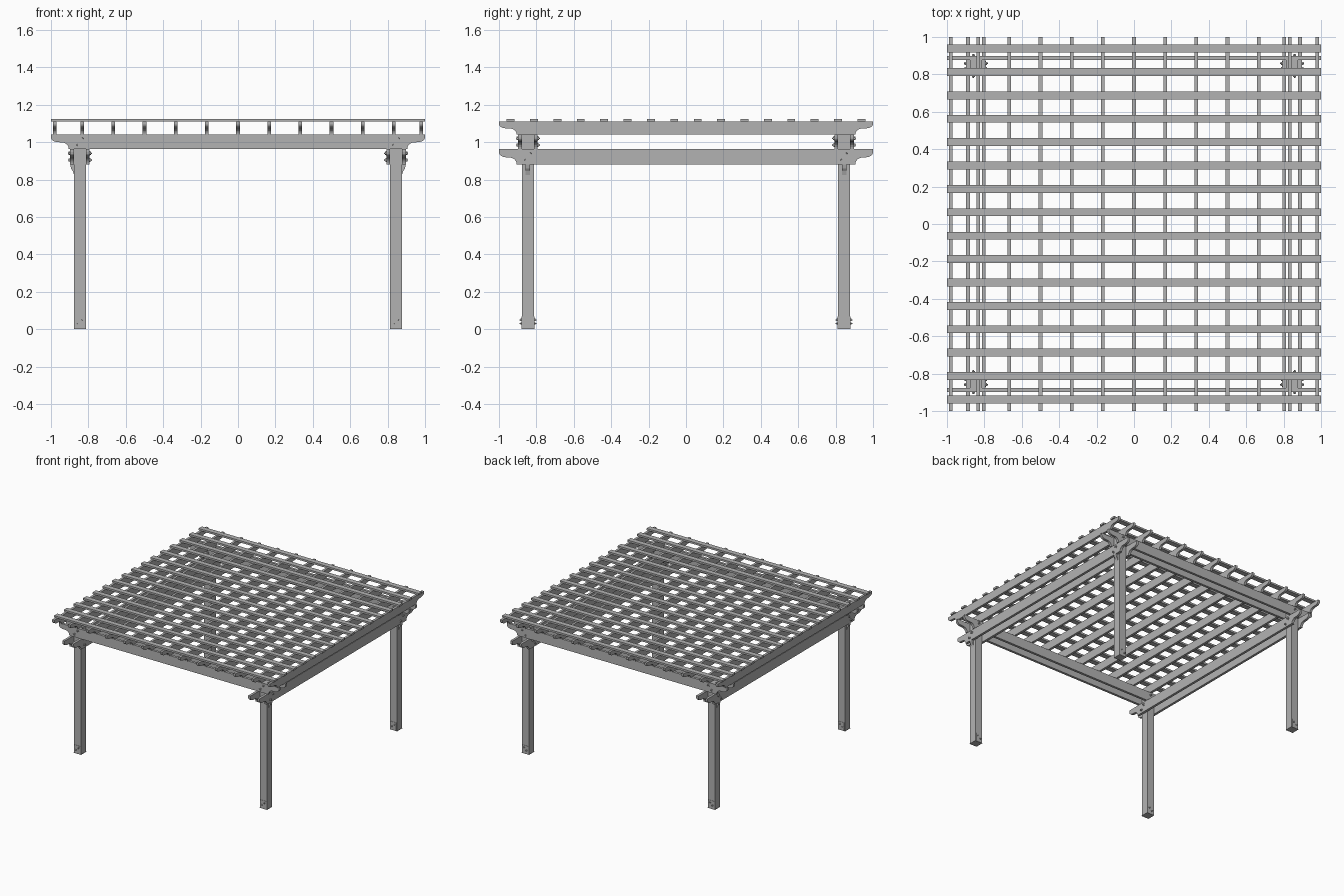
import bpy
import bmesh
import math
from mathutils import Matrix, Vector

cube = bpy.data.objects.get("Cube")
if cube:
    bpy.data.objects.remove(cube, do_unlink=True)


def make_material(name, value):
    mat = bpy.data.materials.new(name)
    mat.use_nodes = True
    color = (value, value, value, 1)
    mat.diffuse_color = color
    mat.node_tree.nodes["Principled BSDF"].inputs["Base Color"].default_value = color
    return mat


grey = make_material("plain grey", 0.45)

POST = 0.845        # post centre in x and y
HALF = 0.032        # half of the post width
PLY = 0.02          # thickness of beams and rafters
SIDES = (-1, 1)


def finish(name, bm):
    bmesh.ops.recalc_face_normals(bm, faces=bm.faces)
    mesh = bpy.data.meshes.new(name)
    bm.to_mesh(mesh)
    bm.free()
    mesh.materials.append(grey)
    obj = bpy.data.objects.new(name, mesh)
    bpy.context.collection.objects.link(obj)
    return obj


def box(name, center, size):
    bm = bmesh.new()
    bmesh.ops.create_cube(bm, size=1)
    bmesh.ops.scale(bm, vec=size, verts=bm.verts)
    bmesh.ops.translate(bm, vec=center, verts=bm.verts)
    return finish(name, bm)


def end_curve(height):
    """Scrolled beam end: a round nose, a small step, then a hollow."""
    pts = [(1, height), (1, height * 0.8)]
    for i in range(1, 6):
        a = math.pi / 2 * i / 5
        pts.append((0.962 + 0.038 * math.cos(a), height * (0.8 - 0.33 * math.sin(a))))
    pts.append((0.94, height * 0.45))
    for i in range(1, 6):
        a = math.pi / 2 * i / 5
        pts.append((0.94 - 0.035 * math.sin(a), height * 0.45 * math.cos(a)))
    return pts


def scrolled_beam(name, axis, offset, bottom, top):
    """Beam of full length along the axis, with both ends scrolled."""
    right = end_curve(top - bottom)
    outline = right + [(-u, z) for u, z in reversed(right)]
    bm = bmesh.new()
    verts = []
    for u, z in outline:
        across = offset - PLY / 2
        co = (u, across, z + bottom) if axis == "x" else (across, u, z + bottom)
        verts.append(bm.verts.new(co))
    face = bm.faces.new(verts)
    out = bmesh.ops.extrude_face_region(bm, geom=[face])
    push = Vector((0, PLY, 0)) if axis == "x" else Vector((PLY, 0, 0))
    bmesh.ops.translate(bm, vec=push,
                        verts=[v for v in out["geom"] if isinstance(v, bmesh.types.BMVert)])
    return finish(name, bm)


def bolt(name, position, axis, sign, radius=0.009):
    """Washer, hexagonal nut and rounded tip pointing out of a face."""
    direction = Vector((sign, 0, 0)) if axis == "x" else Vector((0, sign, 0))
    turn = direction.to_track_quat("Z", "Y").to_matrix().to_4x4()
    bm = bmesh.new()
    for segments, r1, r2, start, length in (
            (12, radius * 1.3, radius * 1.3, 0, 0.002),
            (6, radius, radius, 0.002, 0.006),
            (8, radius / 2, radius / 3, 0.008, 0.004)):
        place = Matrix.Translation(position) @ turn @ Matrix.Translation((0, 0, start + length / 2))
        bmesh.ops.create_cone(bm, cap_ends=True, segments=segments, radius1=r1,
                              radius2=r2, depth=length, matrix=place)
    return finish(name, bm)


# Posts with their foot plates and bolts
for sx in SIDES:
    for sy in SIDES:
        x, y = sx * POST, sy * POST
        box("post", (x, y, 0.521), (HALF * 2, HALF * 2, 1.038))
        box("foot_plate", (x, y, 0.001), (HALF * 2 + 0.004, HALF * 2 + 0.004, 0.002))
        for s in SIDES:
            box("foot_strap", (x, y + s * (HALF + 0.001), 0.035), (0.05, 0.002, 0.066))
            for side, z in ((-1, 0.03), (1, 0.05)):
                bolt("foot_bolt", (x + side * 0.012, y + s * (HALF + 0.001), z), "y", s, 0.006)

            # Bolts through the paired beams
            face = HALF + PLY
            for side, low, high in ((-1, 0.905, 0.985), (1, 0.94, 1.02)):
                bolt("lower_beam_bolt", (x + s * face, y + side * 0.014, low), "x", s)
                bolt("upper_beam_bolt", (x + side * 0.014, y + s * face, high), "y", s)

        # Small tapered bracket on the outer face of the post
        bm = bmesh.new()
        out = sx * HALF
        profile = ((0, 0.825), (0.006, 0.845), (0.016, 0.86), (PLY, 0.88), (0, 0.88))
        verts = [bm.verts.new((x + out + sx * d, y - 0.012, z)) for d, z in profile]
        face_geom = bmesh.ops.extrude_face_region(bm, geom=[bm.faces.new(verts)])["geom"]
        bmesh.ops.translate(bm, vec=(0, 0.024, 0),
                            verts=[v for v in face_geom if isinstance(v, bmesh.types.BMVert)])
        finish("post_bracket", bm)

# Paired beams clasping the posts: lower along y, upper along x
for s in SIDES:
    for t in SIDES:
        offset = s * POST + t * (HALF + PLY / 2)
        scrolled_beam("lower_beam", "y", offset, 0.88, 0.963)
        scrolled_beam("upper_beam", "x", offset, 0.963, 1.042)

# Rafters along y, the outermost ones flush with the beam ends
for i in range(-6, 7):
    x = i / 6 if abs(i) < 6 else math.copysign(0.98, i)
    scrolled_beam("rafter", "y", x, 1.042, 1.11)

# Shade slats along x
for i in range(16):
    box("shade_slat", (0, (i - 7.5) / 8, 1.1175), (2, 0.042, 0.015))
